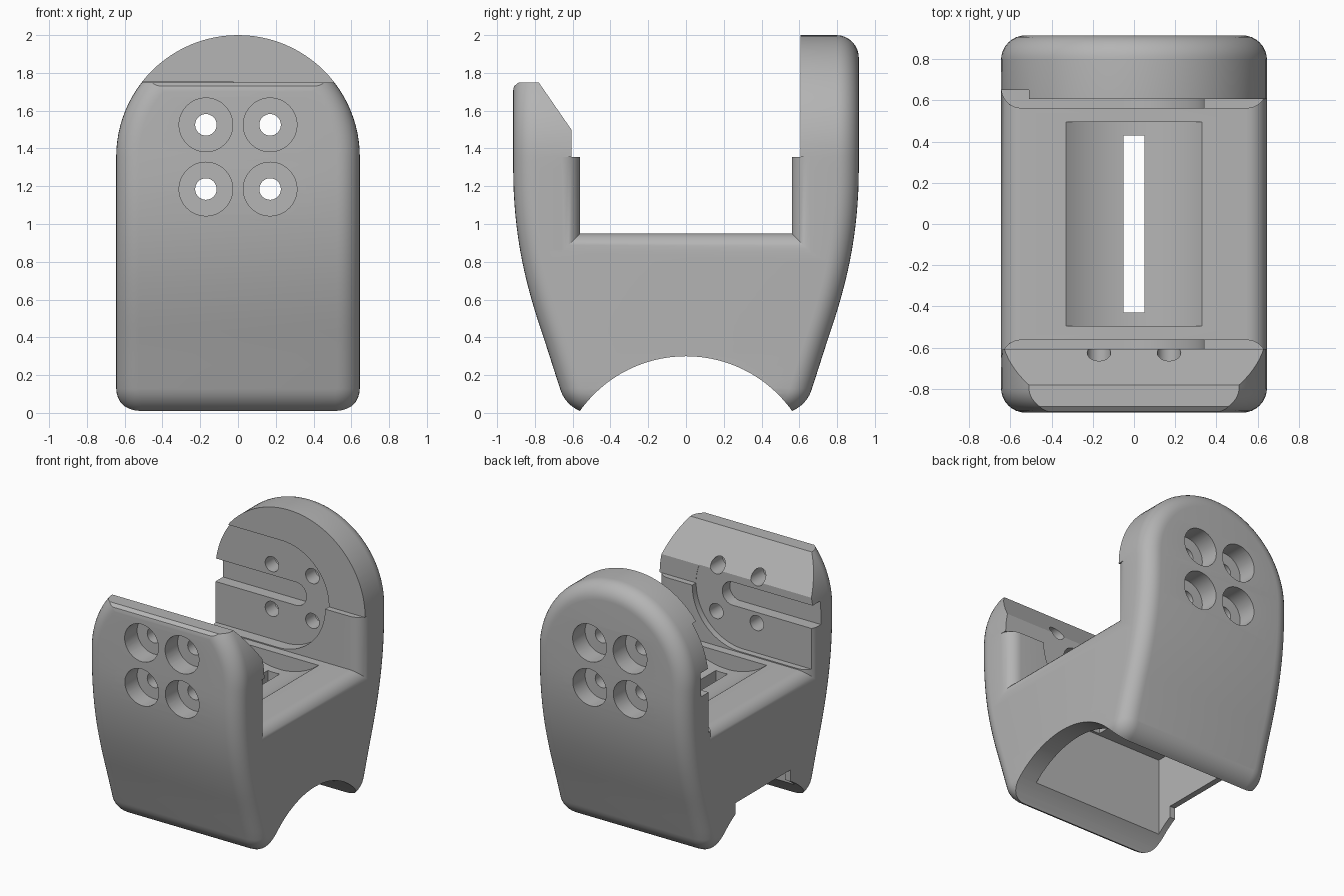
import bpy, bmesh
from math import sin, cos, pi

cube = bpy.data.objects.get("Cube")
if cube:
    bpy.data.objects.remove(cube, do_unlink=True)

W = 0.645          # half width
PIVOT = 1.355      # height of the round top's centre

grey = bpy.data.materials.new("plain_grey")
grey.use_nodes = True
grey.diffuse_color = (0.46, 0.46, 0.46, 1)
grey.node_tree.nodes["Principled BSDF"].inputs["Base Color"].default_value = (0.46, 0.46, 0.46, 1)


def finish(bm, name):
    bm.normal_update()
    bmesh.ops.recalc_face_normals(bm, faces=bm.faces[:])
    if bm.calc_volume(signed=True) < 0:
        bmesh.ops.reverse_faces(bm, faces=bm.faces[:])
    mesh = bpy.data.meshes.new(name)
    bm.to_mesh(mesh)
    bm.free()
    mesh.materials.append(grey)
    ob = bpy.data.objects.new(name, mesh)
    bpy.context.scene.collection.objects.link(ob)
    return ob


def loft(name, rings, caps=True):
    """Skin closed rings; cap the ends with single faces or paired strips."""
    bm = bmesh.new()
    rows = [[bm.verts.new(p) for p in ring] for ring in rings]
    n = len(rows[0])
    for a, b in zip(rows, rows[1:]):
        for i in range(n):
            j = (i + 1) % n
            bm.faces.new((a[i], a[j], b[j], b[i]))
    for row in (rows[0], rows[-1]):
        if caps:
            bm.faces.new(row)
        else:
            half = n // 2
            for i in range(half - 1):
                bm.faces.new((row[i], row[i + 1], row[-2 - i], row[-1 - i]))
            bm.faces.new((row[half - 1], row[half], row[half + 1]))
    return finish(bm, name)


def prism(name, pts, axis, start, end):
    place = {"X": lambda t, a, b: (t, a, b),
             "Y": lambda t, a, b: (a, t, b)}[axis]
    return loft(name, [[place(t, a, b) for a, b in pts] for t in (start, end)])


def circle(a, b, r, n=32):
    return [(a + r * cos(2 * pi * i / n), b + r * sin(2 * pi * i / n)) for i in range(n)]


def box(a0, a1, b0, b1):
    return [(a0, b0), (a1, b0), (a1, b1), (a0, b1)]


def open_slot(end_x, r, n=32):
    """Slot running off the -x side with a round end."""
    arc = [(end_x - r + r * sin(pi * i / n), PIVOT - r * cos(pi * i / n)) for i in range(n + 1)]
    return [(-1, PIVOT - r)] + arc + [(-1, PIVOT + r)]


def volume(mesh):
    bm = bmesh.new()
    bm.from_mesh(mesh)
    result = bm.calc_volume(signed=True)
    bm.free()
    return result


def cut(ob, cutter):
    """Subtract the cutter, taking the first solver that gives a sound solid."""
    cutter.hide_render = True
    before = volume(ob.data)
    for solver in ("MANIFOLD", "EXACT", "FLOAT"):
        mod = ob.modifiers.new("cut", "BOOLEAN")
        mod.operation, mod.solver, mod.object = "DIFFERENCE", solver, cutter
        bpy.context.view_layer.update()
        graph = bpy.context.evaluated_depsgraph_get()
        mesh = bpy.data.meshes.new_from_object(ob.evaluated_get(graph))
        ob.modifiers.clear()
        if before * 0.3 < volume(mesh) < before - 1e-6:
            ob.data = mesh
            break
    bpy.data.objects.remove(cutter, do_unlink=True)


# Curved outer faces: half depth as a function of height
CURVE = [(0, 0.63), (0.1, 0.658), (0.2, 0.69), (0.35, 0.738), (0.55, 0.803),
         (0.75, 0.856), (0.95, 0.892), (1.15, 0.911), (1.355, 0.915), (2.1, 0.915)]


def half_depth(z):
    i = max(k for k in range(len(CURVE) - 1) if CURVE[k][0] <= max(z, 0))
    (z0, y0), (z1, y1) = CURVE[i], CURVE[i + 1]
    h, t = z1 - z0, (z - z0) / (z1 - z0)
    slope = []
    for k in (i, i + 1):
        lo, hi = CURVE[max(k - 1, 0)], CURVE[min(k + 1, len(CURVE) - 1)]
        slope.append(0 if k >= len(CURVE) - 2 else (hi[1] - lo[1]) / (hi[0] - lo[0]))
    u = 1 - t
    return (y0 * (1 + 2 * t) * u * u + slope[0] * h * t * u * u
            + y1 * t * t * (3 - 2 * t) - slope[1] * h * t * t * u)


def outline(inset):
    corner, c = 0.13, W - 0.13
    r, top = corner - inset, W - inset
    right = [(c + r * sin(pi * i / 16), corner - r * cos(pi * i / 16)) for i in range(9)]
    right += [(top, corner + (PIVOT - corner) * i / 20) for i in range(1, 20)]
    right += [(top * cos(pi * i / 48), PIVOT + top * sin(pi * i / 48)) for i in range(24)]
    return right + [(0, PIVOT + top)] + [(-x, z) for x, z in reversed(right)]


# Body with rounded outer rims
FILLET = 0.12
steps = [i * pi / 16 for i in range(9)]
rings = []
for side, a in [(1, a) for a in reversed(steps)] + [(-1, a) for a in steps]:
    inset, drop = FILLET * (1 - cos(a)), FILLET * (1 - sin(a))
    rings.append([(x, side * (half_depth(z) - drop), z) for x, z in outline(inset)])
body = loft("bracket_body", rings, caps=False)

# Space between the walls, flaring out at both open sides
R = 0.1
flare = [(W - R + R * sin(a), R * (1 - cos(a))) for a in steps] + [(W + 0.1, R)]
rings = []
for x, e in [(-x, e) for x, e in reversed(flare)] + flare:
    half = [(0.56 + e, 0.95 - e), (0.56 + e, PIVOT), (0.605, PIVOT), (0.605, 2.3)]
    rings.append([(x, y, z) for y, z in half] + [(x, -y, z) for y, z in reversed(half)])
cut(body, loft("cradle_cutter", rings))

# Lower front wall with a slanted inner top
cut(body, prism("front_top_cutter", [
    (-1.2, 1.70), (-0.917, 1.70), (-0.91, 1.73), (-0.885, 1.75), (-0.78, 1.75),
    (-0.605, 1.497), (-0.5, 1.497), (-0.5, 2.2), (-1.2, 2.2)], "X", -1, 1))

# Arch under the base, hollow inside it and cable notch
cut(body, prism("arch_cutter", circle(0, -0.39, 0.69, 96), "X", -1, 1))
cut(body, prism("hollow_cutter", box(-0.45, 0.45, -0.1, 0.72), "X", -0.6, 0.5))
cut(body, prism("notch_cutter", box(-0.33, 0.33, -0.1, 0.302), "X", -1, -0.55))

# Dished pocket in the floor with a long slit
angles = [-0.695 + 1.39 * i / 24 for i in range(25)]
dish = [(0.523 * sin(a), PIVOT - 0.523 * cos(a)) for a in angles]
cut(body, prism("dish_cutter", [(-0.335, 1.1)] + dish + [(0.335, 1.1)], "Y", -0.495, 0.495))
cut(body, prism("slit_cutter", box(-0.05, 0.05, 0.5, 1.1), "Y", -0.43, 0.43))

# Round-ended recesses, grooves and screw holes in both walls
for side, floor in ((-1, 0.607), (1, 0.65)):
    cut(body, prism("recess_cutter", open_slot(0.34, 0.397, 48), "Y", side * 0.5, side * floor))
    cut(body, prism("groove_cutter", open_slot(0.12, 0.088), "Y", side * 0.5, side * (floor + 0.09)))
    for x in (-0.17, 0.17):
        for z in (PIVOT - 0.17, PIVOT + 0.17):
            cut(body, prism("hole_cutter", circle(x, z, 0.057), "Y", side * 0.5, side * 1.1))
            cut(body, prism("bore_cutter", circle(x, z, 0.142, 48), "Y", side * 0.765, side * 1.1))

# Smooth the rounded surfaces, keep the cut edges sharp
body.data.materials.clear()
body.data.materials.append(grey)
bpy.ops.object.select_all(action="DESELECT")
body.select_set(True)
bpy.context.view_layer.objects.active = body
bpy.ops.object.shade_smooth_by_angle(angle=0.45)
